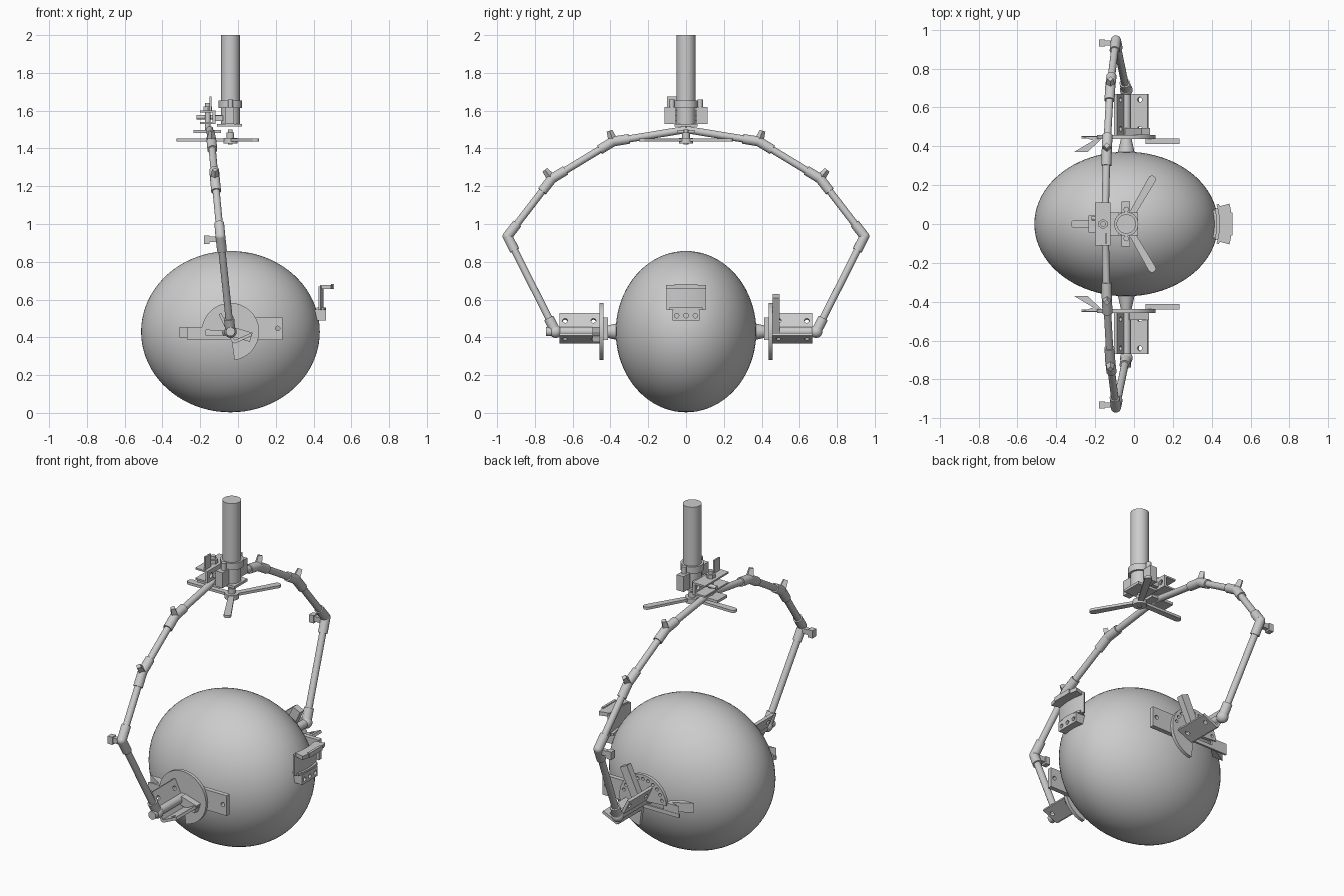
import bpy, bmesh, math
from mathutils import Vector, Matrix

if "Cube" in bpy.data.objects:
    bpy.data.objects.remove(bpy.data.objects["Cube"], do_unlink=True)

grey = bpy.data.materials.new("plain grey")
grey.use_nodes = True
COL = (0.6, 0.6, 0.6, 1)
grey.diffuse_color = COL
grey.node_tree.nodes["Principled BSDF"].inputs["Base Color"].default_value = COL


def finish(name, bm, smooth=False):
    bmesh.ops.recalc_face_normals(bm, faces=bm.faces)
    me = bpy.data.meshes.new(name)
    bm.to_mesh(me)
    bm.free()
    ob = bpy.data.objects.new(name, me)
    bpy.context.collection.objects.link(ob)
    me.materials.append(grey)
    if smooth:
        bpy.ops.object.select_all(action="DESELECT")
        bpy.context.view_layer.objects.active = ob
        ob.select_set(True)
        bpy.ops.object.shade_smooth_by_angle(angle=math.radians(35))
    return ob


def box(name, x, y, z):
    """Box from three (low, high) ranges."""
    bm = bmesh.new()
    bmesh.ops.create_cube(bm, size=1)
    for v in bm.verts:
        v.co = [(r[0] + r[1]) / 2 + c * (r[1] - r[0]) for r, c in zip((x, y, z), v.co)]
    return finish(name, bm)


def rod(name, a, b, r, r2=None, n=24):
    """Cylinder or cone between two points."""
    a, b = Vector(a), Vector(b)
    d = b - a
    m = Matrix.Translation((a + b) / 2) @ d.to_track_quat("Z", "Y").to_matrix().to_4x4()
    bm = bmesh.new()
    bmesh.ops.create_cone(bm, cap_ends=True, segments=n, radius1=r,
                          radius2=r if r2 is None else r2, depth=d.length, matrix=m)
    return finish(name, bm, True)


def ball(name, c, radii, n=24):
    bm = bmesh.new()
    m = Matrix.Translation(c) @ Matrix.Diagonal((*radii, 1))
    bmesh.ops.create_uvsphere(bm, u_segments=n * 2, v_segments=n, radius=1, matrix=m)
    return finish(name, bm, True)


def prism(name, pts, axis, lo, hi, smooth=False):
    """Extrude a flat outline: axis 'y' takes (x, z) points, axis 'z' takes (x, y)."""
    bm = bmesh.new()
    vs = [bm.verts.new((p, lo, q) if axis == "y" else (p, q, lo)) for p, q in pts]
    f = bm.faces.new(vs)
    out = bmesh.ops.extrude_face_region(bm, geom=[f])
    step = Vector((0, hi - lo, 0) if axis == "y" else (0, 0, hi - lo))
    bmesh.ops.translate(bm, verts=[v for v in out["geom"] if isinstance(v, bmesh.types.BMVert)], vec=step)
    return finish(name, bm, smooth)


def cut(ob, cutters):
    for c in cutters:
        m = ob.modifiers.new("hole", "BOOLEAN")
        m.operation, m.object, m.solver = "DIFFERENCE", c, "EXACT"
        c.hide_render = True
        c.hide_set(True)


def bar(p, q, w):
    """Outline of a flat bar from p to q with width w."""
    p, q = Vector(p), Vector(q)
    n = (q - p).orthogonal().normalized() * w / 2
    return [p + n, q + n, q - n, p - n]


def polar(c, r, deg):
    a = math.radians(deg)
    return (c[0] + r * math.cos(a), c[1] + r * math.sin(a))


# Egg-shaped body
ball("body", (-0.04, 0, 0.43), (0.473, 0.372, 0.427), 40)

# Mast, collar and base
CX = -0.04
rod("mast", (CX, 0, 1.53), (CX, 0, 2), 0.05, n=40)
rod("mast_collar", (CX, 0, 1.615), (CX, 0, 1.655), 0.062, n=40)
box("mast_base", (-0.11, 0.02), (-0.06, 0.06), (1.515, 1.53))
for s in (-1, 1):
    box("collar_ear", (-0.065, -0.02), sorted((s * 0.055, s * 0.115)), (1.53, 1.62))
    rod("collar_bolt", (CX, s * 0.075, 1.6), (CX, s * 0.075, 1.66), 0.014)
rod("propeller_shaft", (CX, 0, 1.42), (CX, 0, 1.5), 0.012)
rod("propeller_shaft_collar", (CX, 0, 1.455), (CX, 0, 1.485), 0.02)
rod("propeller_hub", (CX, 0, 1.425), (CX, 0, 1.455), 0.038)

# Three flat blades with rounded tips
for ang in (60, 180, 300):
    tip = polar((CX, 0), 0.265, ang)
    pts = [polar((CX, 0), 0.015, ang - 90)]
    pts += [polar(tip, 0.02, ang + t) for t in range(-90, 91, 20)]
    pts += [polar((CX, 0), 0.015, ang + 90)]
    prism("propeller_blade", pts, "z", 1.437, 1.452)

# Hollow clamp at the crown of the arch
box("crown_channel_top", (-0.2, -0.12), (-0.11, 0.11), (1.59, 1.6))
box("crown_channel_floor", (-0.2, -0.12), (-0.11, 0.11), (1.53, 1.54))
wall = box("crown_channel_wall", (-0.135, -0.12), (-0.11, 0.11), (1.53, 1.6))
cut(wall, [rod("wall_hole_cutter", (-0.2, s * 0.08, 1.565), (-0.05, s * 0.08, 1.565), 0.015) for s in (-1, 1)])
box("crown_saddle", (-0.235, -0.09), (-0.045, 0.045), (1.482, 1.498))
box("crown_tab", (-0.15, -0.14), (-0.1, -0.05), (1.6, 1.675))
box("crown_link", (-0.12, -0.08), (-0.06, 0.06), (1.545, 1.575))
rod("crown_bolt", (-0.16, 0, 1.49), (-0.16, 0, 1.64), 0.014)
rod("crown_bolt_head", (-0.16, 0, 1.6), (-0.16, 0, 1.622), 0.026, n=6)
rod("crown_cross_pin", (-0.22, 0.03, 1.565), (-0.09, 0.03, 1.565), 0.011)

# Jointed tube arch, built once per side
for s in (-1, 1):
    path = [Vector((x, s * y, z)) for x, y, z in (
        (-0.15, 0, 1.5), (-0.14, 0.385, 1.437), (-0.122, 0.71, 1.24),
        (-0.093, 0.945, 0.935), (-0.04, 0.69, 0.43))]
    for a, b in zip(path, path[1:]):
        rod("arch_tube", a, b, 0.019)
    for i in (1, 2, 3):
        p = path[i]
        ball("arch_joint", p, (0.026,) * 3, 12)
        for q in (path[i - 1], path[i + 1]):
            rod("arch_sleeve", p, p + (q - p).normalized() * 0.085, 0.026)
    # Clamp tabs standing out from the upper joints
    for p, d in ((path[1], (0, 0.35, 1)), (path[2], (0, 0.8, 1))):
        n = Vector((0, s * d[1], d[2])).normalized()
        rod("joint_tab", p, p + n * 0.06, 0.025, 0.016, 4)
    e = path[3]
    box("elbow_tab", (-0.18, -0.09), sorted((s * 0.92, s * 0.945)), (0.905, 0.935))
    box("elbow_tab_end", (-0.18, -0.15), sorted((s * 0.915, s * 0.95)), (0.895, 0.94))
    end = path[4]
    ball("arch_foot", end, (0.033,) * 3, 12)
    rod("foot_sleeve", end, end + (e - end).normalized() * 0.08, 0.027)

    # Trunnion from body to dial
    rod("trunnion", (CX, s * 0.36, 0.43), (CX, s * 0.45, 0.43), 0.045, 0.025)
    rod("pivot_axle", (CX, s * 0.44, 0.43), (CX, s * (0.74 if s < 0 else 0.7), 0.43), 0.024)

    # Three-quarter dial plate
    pts = [(CX, 0.43), (0.0 - 0.02, 0.43)][:1]
    pts += [polar((CX, 0.43), 0.152, t) for t in range(-82, 181, 6)]
    dial = prism("dial_plate", pts, "y", s * 0.437, s * 0.457)
    if s > 0:
        holes = []
        for t in range(15, 180, 15):
            x, z = polar((CX, 0.43), 0.128, t)
            holes.append(rod("dial_hole_cutter", (x, 0.4, z), (x, 0.5, z), 0.009, n=12))
        cut(dial, holes)

    # Tilted angle-iron arm with bolt holes
    y0, y1 = s * 0.457, s * 0.67
    low = prism("arm_lower_flange", bar((-0.022, 0.374), (0.072, 0.416), 0.016), "y", y0, y1)
    high = prism("arm_upper_flange", bar((-0.022, 0.374), (-0.095, 0.525), 0.016), "y", y0, y1)
    for y in (s * 0.49, s * 0.64):
        cut(low, [rod("arm_hole_cutter", (0.01, y, 0.45), (0.05, y, 0.36), 0.013)])
        cut(high, [rod("arm_hole_cutter", (-0.12, y, 0.465), (-0.02, y, 0.51), 0.013)])

    # Dial pointer
    tip = (0.06, 0.62) if s > 0 else (0.07, 0.4)
    prism("dial_pointer", bar((-0.03, 0.43), tip, 0.05), "y", s * 0.457, s * 0.495)

    # Mounting plates either side of the dial
    plate = box("mount_plate", (0.06, 0.235), sorted((s * 0.413, s * 0.44)), (0.387, 0.505))
    cut(plate, [rod("mount_hole_cutter", (0.21, s * 0.3, 0.447), (0.21, s * 0.5, 0.447), 0.012)])
    foot = [(-0.31, 0.37), (-0.24, 0.37), (-0.17, 0.435), (-0.17, 0.45), (-0.27, 0.45), (-0.21, 0.43)]
    prism("mount_foot", [(x, s * y) for x, y in foot], "z", 0.4, 0.455)
    box("mount_rail", (-0.27, -0.02), sorted((s * 0.44, s * 0.452)), (0.388, 0.41))


# Curved bracket on the +x end
def curved(name, r0, r1, z0, z1, half):
    c, n = (0.1, 0), 10
    angs = [half * (2 * i / n - 1) for i in range(n + 1)]
    pts = [polar(c, r0, t) for t in angs] + [polar(c, r1, t) for t in reversed(angs)]
    return prism(name, pts, "z", z0, z1, True)


curved("end_plate", 0.34, 0.353, 0.545, 0.67, 17)
curved("end_lip", 0.345, 0.405, 0.655, 0.677, 15)
curved("end_shelf", 0.325, 0.365, 0.545, 0.558, 14)
block = box("end_block", (0.4, 0.467), (-0.072, 0.072), (0.49, 0.548))
cut(block, [rod("end_hole_cutter", (0.44, y, 0.515), (0.5, y, 0.515), 0.012) for y in (-0.05, 0, 0.05)])
box("end_lip_edge", (0.493, 0.507), (-0.06, 0.06), (0.655, 0.682))
